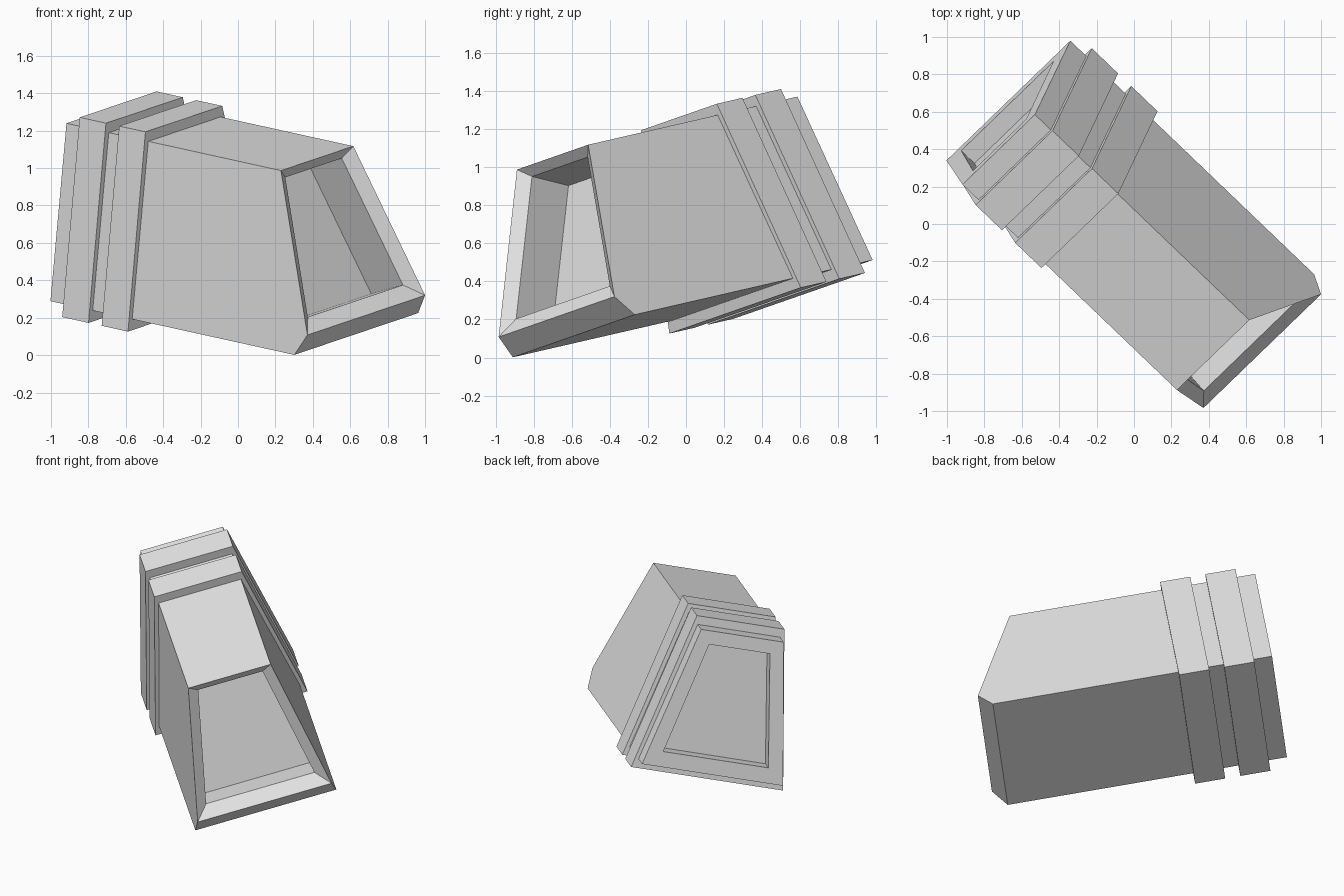
import bpy
import bmesh
from mathutils import Matrix, Vector

cube = bpy.data.objects.get("Cube")
if cube:
    bpy.data.objects.remove(cube, do_unlink=True)

# Single plain grey
grey = bpy.data.materials.new("plain grey")
grey.use_nodes = True
grey.diffuse_color = (0.8, 0.8, 0.8, 1)
grey.node_tree.nodes["Principled BSDF"].inputs["Base Color"].default_value = (0.8, 0.8, 0.8, 1)

# Tilted frame: length axis, side axis, upward axis
length = Vector((-0.713, 0.683, 0.157)).normalized()
side = Vector((-0.697, -0.677, -0.236))
side = (side - length * side.dot(length)).normalized()
up = length.cross(side)
frame = Matrix((length, side, up)).transposed().to_4x4()
frame.translation = (0.632, -0.589, 0.113)


def section(low, high):
    """Trapezoid from (half width, distance along, height) of its two edges."""
    (wl, dl, hl), (wh, dh, hh) = low, high
    return [(dl, -wl, hl), (dl, wl, hl), (dh, wh, hh), (dh, -wh, hh)]


def core(d):
    return section((0.474, d, 0), (0.277, d, 0.943))


def collar(d):
    return section((0.511, d, -0.06), (0.294, d, 1.0))


def cap_recess(d):
    return section((0.353, d, 0.103), (0.204, d, 0.853))


MOUTH_TOP = (0.277, 0.22, 0.943)
END = 1.828

# Deep slanted mouth with bevelled rim, then the chamfered nose
loops = [
    section((0.364, 0.236, 0.095), (0.216, 0.496, 0.795)),
    section((0.364, -0.008, 0.185), (0.216, 0.252, 0.885)),
    section((0.45, -0.0845, 0.119), MOUTH_TOP),
    section((0.474, 0, 0), MOUTH_TOP),
]
# Two raised collars around the rear
for start in (1.215, 1.511):
    stop = start + 0.197
    loops += [core(start), collar(start), collar(stop), core(stop)]
# Rear plate with a shallow recess
loops += [core(END), cap_recess(END), cap_recess(END - 0.1)]

# Loft all sections into one shell
bm = bmesh.new()
rings = [[bm.verts.new(p) for p in loop] for loop in loops]
for a, b in zip(rings, rings[1:]):
    for i in range(4):
        j = (i + 1) % 4
        bm.faces.new((a[i], a[j], b[j], b[i]))
bm.faces.new(rings[0])
bm.faces.new(rings[-1])
bmesh.ops.remove_doubles(bm, verts=bm.verts[:], dist=0.0005)
bmesh.ops.dissolve_limit(bm, angle_limit=0.02, verts=bm.verts[:], edges=bm.edges[:])
bmesh.ops.recalc_face_normals(bm, faces=bm.faces[:])
bm.transform(frame)

mesh = bpy.data.meshes.new("collared_housing")
bm.to_mesh(mesh)
bm.free()
mesh.materials.append(grey)
housing = bpy.data.objects.new("collared_housing", mesh)
bpy.context.collection.objects.link(housing)
